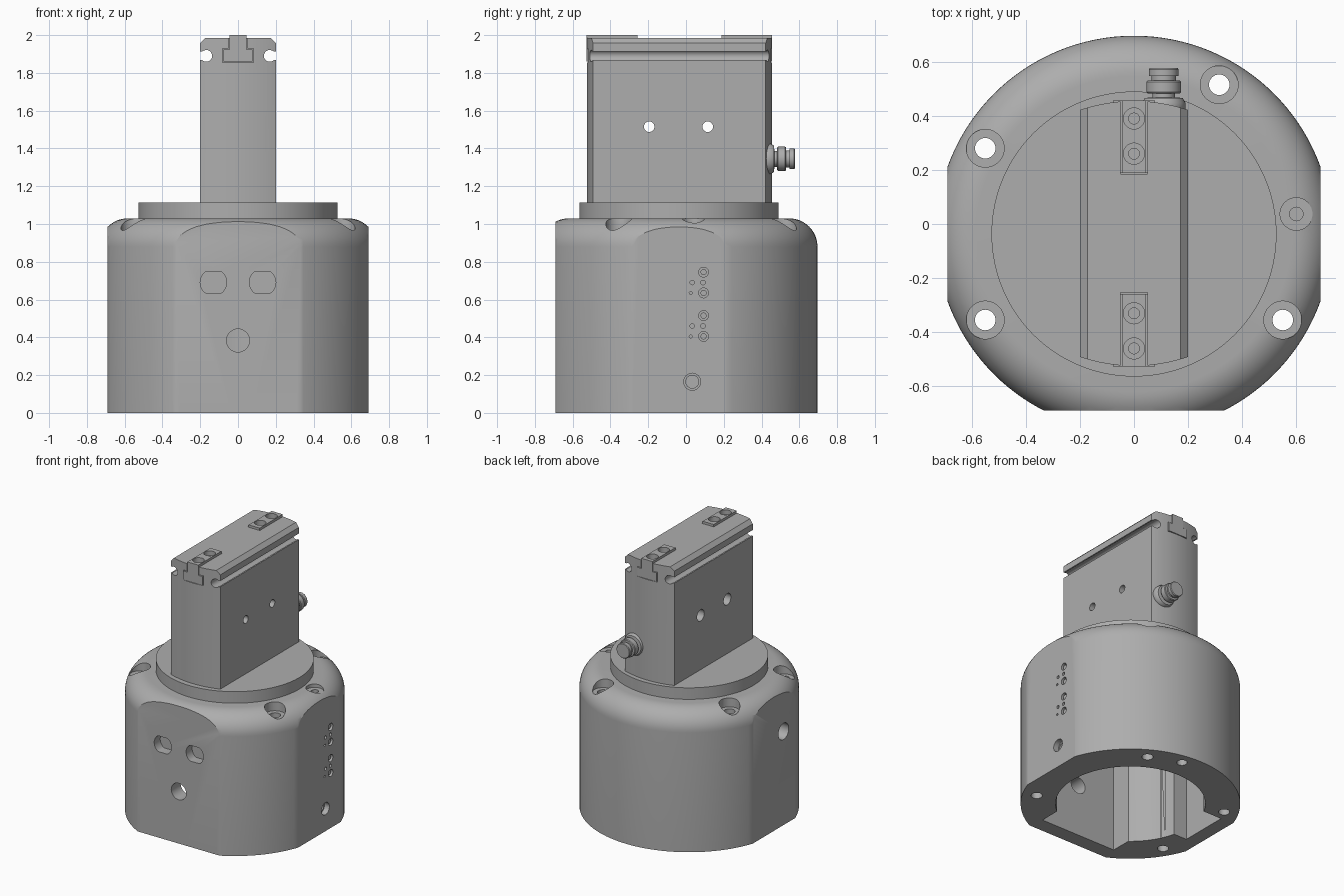
import bpy, bmesh
from math import sin, cos, pi
from mathutils import Matrix

cube = bpy.data.objects.get("Cube")
if cube:
    bpy.data.objects.remove(cube)

COLOUR = (0.42, 0.42, 0.42, 1)
grey = bpy.data.materials.new("machined grey")
grey.use_nodes = True
grey.diffuse_color = COLOUR
grey.node_tree.nodes["Principled BSDF"].inputs["Base Color"].default_value = COLOUR

CY = -0.037   # centre of the round housing in y
FLAT = 0.69   # distance of the flats


def finish(name, bm):
    bmesh.ops.recalc_face_normals(bm, faces=bm.faces)
    mesh = bpy.data.meshes.new(name)
    bm.to_mesh(mesh)
    bm.free()
    mesh.materials.append(grey)
    ob = bpy.data.objects.new(name, mesh)
    bpy.context.collection.objects.link(ob)
    return ob


def prism(name, axis, pts, a, b):
    """Extrude a 2D outline along an axis from a to b."""
    place = {"x": lambda u, v, w: (w, u, v),
             "y": lambda u, v, w: (u, w, v),
             "z": lambda u, v, w: (u, v, w)}[axis]
    bm = bmesh.new()
    low = [bm.verts.new(place(u, v, a)) for u, v in pts]
    high = [bm.verts.new(place(u, v, b)) for u, v in pts]
    bm.faces.new(low)
    bm.faces.new(high)
    for i in range(len(pts)):
        j = (i + 1) % len(pts)
        bm.faces.new((low[i], low[j], high[j], high[i]))
    return finish(name, bm)


def circle(u, v, r, n=32):
    return [(u + r * cos(2 * pi * i / n), v + r * sin(2 * pi * i / n)) for i in range(n)]


def rect(u0, v0, u1, v1):
    return [(u0, v0), (u1, v0), (u1, v1), (u0, v1)]


def lathe(name, profile, matrix, n):
    """Spin an (r, h) profile that starts and ends on the axis."""
    bm = bmesh.new()
    verts = [bm.verts.new((r, 0, h)) for r, h in profile]
    edges = [bm.edges.new(p) for p in zip(verts, verts[1:])]
    bmesh.ops.spin(bm, geom=verts + edges, cent=(0, 0, 0), axis=(0, 0, 1),
                   angle=2 * pi, steps=n)
    bmesh.ops.remove_doubles(bm, verts=bm.verts, dist=1e-5)
    bmesh.ops.transform(bm, matrix=matrix, verts=bm.verts)
    return finish(name, bm)


def boolean(ob, cutter, operation="DIFFERENCE"):
    mod = ob.modifiers.new("cut", "BOOLEAN")
    mod.object, mod.operation, mod.solver = cutter, operation, "EXACT"
    bpy.context.view_layer.objects.active = ob
    bpy.ops.object.modifier_apply(modifier=mod.name)
    bpy.data.objects.remove(cutter)


def cut(ob, axis, pts, a, b):
    boolean(ob, prism("cutter", axis, pts, a, b))


# Housing: round body with a filleted top, flats on three sides
fillet = [(0.583 + 0.15 * cos(t * pi / 24), 0.88 + 0.15 * sin(t * pi / 24)) for t in range(13)]
housing = lathe("housing", [(0, 0), (0.733, 0)] + fillet + [(0, 1.03)],
                Matrix.Translation((0, CY, 0)), 128)
boolean(housing, prism("flats", "z", rect(-FLAT, -FLAT, FLAT, 1), -1, 2), "INTERSECT")

# Open cavity with a front pocket and a side pocket
cut(housing, "z", circle(0, CY, 0.5, 96), -0.1, 0.9)
cut(housing, "z", rect(-0.31, -0.58, 0.31, -0.2), -0.1, 0.89)
cut(housing, "z", rect(-0.59, -0.16, -0.2, 0.2), -0.1, 0.88)

# Mounting holes with spot faces, a plugged hole and a locating hole
for x, y in [(0.315, 0.515), (-0.55, 0.28), (-0.55, -0.355), (0.55, -0.355)]:
    cut(housing, "z", circle(x, y, 0.07), 0.965, 1.2)
    cut(housing, "z", circle(x, y, 0.038), -0.1, 1.1)
cut(housing, "z", circle(0.6, 0.037, 0.06), 1.005, 1.2)
cut(housing, "z", circle(0.6, 0.037, 0.025), 0.96, 1.1)
cut(housing, "z", circle(0.09, 0.605, 0.035), -0.1, 0.15)

# Front openings: two flat-sided sockets and one round hole
for x in (-0.13, 0.13):
    socket = [(u, min(max(v, 0.633), 0.749)) for u, v in circle(x, 0.691, 0.07, 48)]
    outline = [p for i, p in enumerate(socket)
               if not (p[1] == socket[i - 1][1] == socket[(i + 1) % 48][1])]
    cut(housing, "y", outline, -0.9, -0.62)
cut(housing, "y", circle(0, 0.383, 0.061), -0.9, -0.4)

# Hole in the right flat
cut(housing, "x", circle(-0.15, 0.69, 0.06), -0.9, -0.4)

# Indicator holes, lenses and a stepped port in the left flat
for base in (0.405, 0.635):
    for z in (base, base + 0.11):
        cut(housing, "x", circle(0.093, z, 0.026, 24), 0.64, 0.9)
        prism("indicator_lens", "x", circle(0.093, z, 0.016, 24), 0.63, 0.68)
    for y, z, r in [(0.033, 0.055, 0.012), (0.09, 0.055, 0.012), (0.025, 0, 0.008)]:
        cut(housing, "x", circle(y, base + z, r, 16), 0.67, 0.9)
cut(housing, "x", circle(0.033, 0.165, 0.045), 0.65, 0.9)
cut(housing, "x", circle(0.033, 0.165, 0.034), 0.4, 0.8)

# Round base plate under the upright block
prism("base_plate", "z", circle(0, CY, 0.527, 128), 1.02, 1.115)

# Upright block: chamfered section trimmed by gently curved ends
W, TOP, C = 0.2, 1.985, 0.028
block = prism("upright_block", "y", [(-W, 1.1), (W, 1.1), (W, TOP - C), (W - C, TOP),
                                     (C - W, TOP), (-W, TOP - C)], -1, 1)
steps = [(i / 8 - 1) for i in range(17)]
back_arc = [(0.205 * t, 0.455 - 0.035 * t * t) for t in steps]
front_arc = [(x, -0.07 - y) for x, y in reversed(back_arc)]
boolean(block, prism("ends", "z", back_arc + front_arc, 0.9, 2.2), "INTERSECT")

# Side grooves
for s in (-1, 1):
    cut(block, "y", circle(s * 0.168, 1.89, 0.031), -1, 1)
    cut(block, "y", rect(min(s * 0.17, s * 0.3), 1.868, max(s * 0.17, s * 0.3), 1.912), -1, 1)

# Cross holes, counterbored on the right
for y in (-0.195, 0.115):
    cut(block, "x", circle(y, 1.515, 0.028), -0.5, 0.5)
    cut(block, "x", circle(y, 1.515, 0.042), -0.5, -0.12)


# Keys in T-shaped pockets, each with two screw recesses
def tee(g):
    stem, bar = 0.045 + g, 0.078 + g
    return [(-bar, 1.86 - g), (bar, 1.86 - g), (bar, 1.925 + g), (stem, 1.925 + g),
            (stem, 2.0 + g), (-stem, 2.0 + g), (-stem, 1.925 + g), (-bar, 1.925 + g)]


for name, y0, y1, screws in [("front_key", -0.526, -0.258, (-0.46, -0.33)),
                             ("back_key", 0.188, 0.456, (0.26, 0.39))]:
    cut(block, "y", tee(0.004), y0 - (0.1 if y0 < 0 else 0.004), y1 + (0.1 if y0 > 0 else 0.004))
    key = prism(name, "y", tee(0), y0, y1)
    for y in screws:
        cut(key, "z", circle(0, y, 0.039), 1.965, 2.1)
        cut(key, "z", circle(0, y, 0.02), 1.93, 2.1)

# Cable connector on the back of the block
lathe("cable_connector",
      [(0, 0.4), (0.07, 0.4), (0.08, 0.425), (0.08, 0.448), (0.07, 0.466), (0.042, 0.468),
       (0.042, 0.483), (0.06, 0.483), (0.064, 0.488), (0.064, 0.525), (0.06, 0.53),
       (0.045, 0.53), (0.045, 0.547), (0.055, 0.547), (0.055, 0.572), (0.051, 0.577), (0, 0.577)],
      Matrix.Translation((0.11, 0, 1.345)) @ Matrix.Rotation(-pi / 2, 4, "X"), 40)

# Smooth curved surfaces, keep hard edges
for ob in bpy.context.collection.objects:
    ob.select_set(ob.type == "MESH")
    if ob.type == "MESH":
        bpy.context.view_layer.objects.active = ob
bpy.ops.object.shade_smooth_by_angle(angle=pi / 6)
